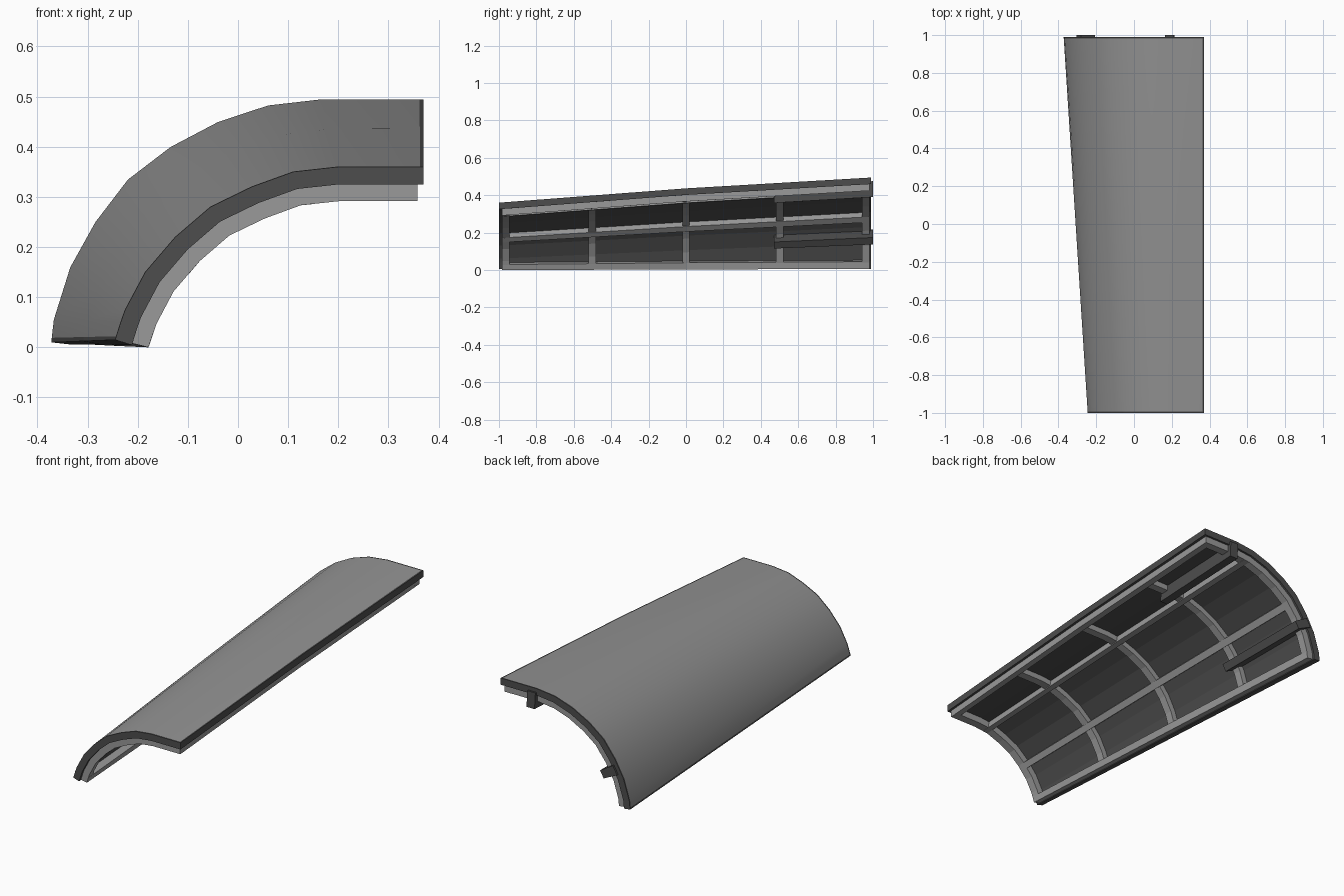
import bpy, bmesh, math
from mathutils import Vector

if "Cube" in bpy.data.objects:
    bpy.data.objects.remove(bpy.data.objects["Cube"], do_unlink=True)


def material(name, value):
    m = bpy.data.materials.new(name)
    m.use_nodes = True
    colour = (value, value, value, 1)
    m.diffuse_color = colour
    m.node_tree.nodes["Principled BSDF"].inputs["Base Color"].default_value = colour
    return m


OUTER = material("mid grey skin", 0.29)
DARK = material("dark grey", 0.075)
FRAME = material("light grey frame", 0.32)

# Outer cross-sections (x, z) at the narrow front and the wide back
FRONT = [(.37, .36), (.2, .36), (.11, .35), (.027, .32), (-.055, .28),
         (-.125, .22), (-.185, .15), (-.225, .075), (-.234, .05), (-.245, .015)]
BACK = [(.37, .495), (.165, .495), (.06, .483), (-.04, .45), (-.135, .4),
        (-.22, .335), (-.285, .25), (-.335, .16), (-.368, .055), (-.373, .01)]
LAST = len(FRONT) - 1


def section(y):
    """Cross-section at y, with a slight crown half way along."""
    k = (y + 1) / 2
    pts = []
    for i, (a, b) in enumerate(zip(FRONT, BACK)):
        p = Vector(a).lerp(Vector(b), k)
        p.y += 0.009 * max(0, 1 - abs(y)) * (1 - i / LAST)
        pts.append(p)
    return pts


def point(t, y, depth):
    """Point at profile position t, pushed inwards by depth."""
    pts = section(y)

    def normal(i):
        total = Vector((0, 0))
        for a in (i - 1, i):
            if 0 <= a < LAST:
                d = (pts[a + 1] - pts[a]).normalized()
                total += Vector((-d.y, d.x))
        return total.normalized()

    i = min(int(t), LAST - 1)
    f = t - i
    p = pts[i].lerp(pts[i + 1], f)
    n = normal(i).lerp(normal(i + 1), f).normalized()
    p = p + n * depth
    return (p.x, y, max(p.y, 0))


def curved_block(name, t0, t1, y0, y1, d0, d1, mat, border=None):
    """Solid strip following the curved section; border adds a dark outer margin."""
    ts = {t0, t1} | {float(i) for i in range(LAST + 1) if t0 < i < t1}
    ys = {y0, y1} | ({0.0} if y0 < 0 < y1 else set())
    if border:
        ts |= {t0 + .04, t1 - .2}
        ys |= {y0 + border, y1 - border}
    ts, ys = sorted(ts), sorted(ys)
    bm = bmesh.new()
    top, low = [[[bm.verts.new(point(t, y, d)) for t in ts] for y in ys]
                for d in (d0, d1)]
    nt, ny = len(ts) - 1, len(ys) - 1
    for j in range(ny):
        for i in range(nt):
            f = bm.faces.new((top[j][i], top[j][i+1], top[j+1][i+1], top[j+1][i]))
            if border and 0 < i < nt - 1 and 0 < j < ny - 1:
                f.material_index = 1
                f.smooth = True
            bm.faces.new((low[j][i], low[j+1][i], low[j+1][i+1], low[j][i+1]))
    for j in (0, ny):
        for i in range(nt):
            bm.faces.new((top[j][i], low[j][i], low[j][i+1], top[j][i+1]))
    for i in (0, nt):
        for j in range(ny):
            bm.faces.new((top[j][i], top[j+1][i], low[j+1][i], low[j][i]))
    bmesh.ops.recalc_face_normals(bm, faces=bm.faces)
    me = bpy.data.meshes.new(name)
    bm.to_mesh(me)
    bm.free()
    me.materials.append(mat)
    if border:
        me.materials.append(OUTER)
    ob = bpy.data.objects.new(name, me)
    bpy.context.collection.objects.link(ob)
    return ob


# Curved shell: dark body with a lighter outer skin
curved_block("shell", 0, LAST, -1, .99, 0, .035, DARK, border=.008)

# Perimeter frame and lengthwise stringers
for name, t0, t1 in (("upper_rail", .07, .25), ("upper_stringer", 1.65, 2.0),
                     ("lower_stringer", 5.0, 5.4), ("lower_rail", 7.95, 8.9)):
    curved_block(name, t0, t1, -.98, .98, .034, .07, FRAME)
for name, y0, y1 in (("front_arch", -.985, -.945), ("back_arch", .94, .98)):
    curved_block(name, .07, 8.9, y0, y1, .034, .0695, FRAME)

# Cross ribs
for k, y in enumerate((-.5, 0, .5)):
    curved_block(f"rib_{k + 1}", .15, 8.8, y - .02, y + .02, .034, .064, FRAME)

# Mounting tabs reaching past the back edge
for name, t0, t1 in (("upper_tab", .78, 1.02), ("lower_tab", 6.25, 6.75)):
    curved_block(name, t0, t1, .47, 1, .02, .105, DARK)
